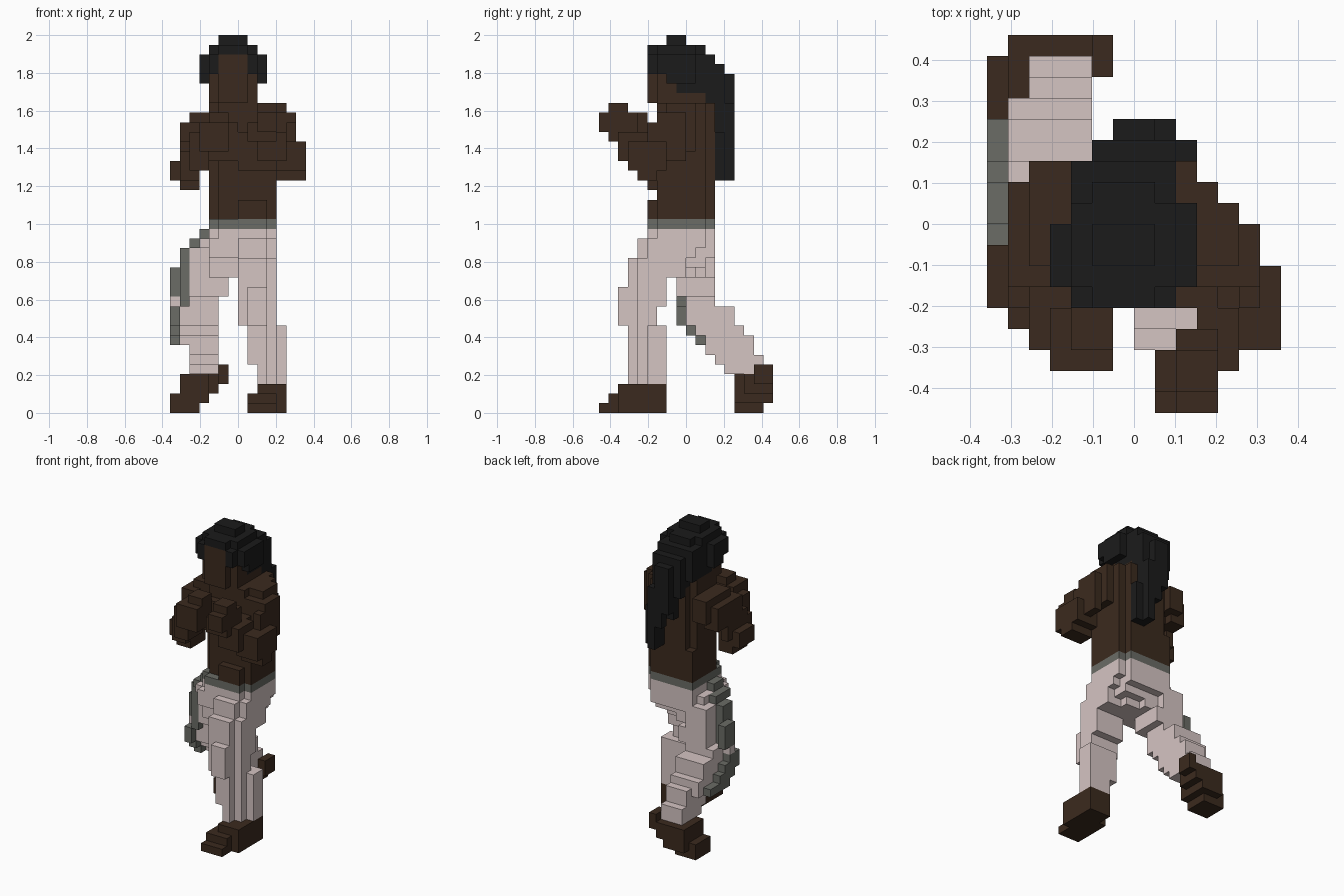
import bpy, bmesh
from mathutils import Vector

cube = bpy.data.objects.get("Cube")
if cube:
    bpy.data.objects.remove(cube, do_unlink=True)

U = 2 / 39  # edge of one block


def material(name, rgb):
    m = bpy.data.materials.new(name)
    m.use_nodes = True
    m.diffuse_color = (*rgb, 1)
    b = m.node_tree.nodes["Principled BSDF"]
    b.inputs["Base Color"].default_value = (*rgb, 1)
    b.inputs["Roughness"].default_value = 0.9
    return m


brown = material("dark brown", (0.044, 0.023, 0.013))
black = material("soft black", (0.011, 0.011, 0.011))
pale = material("pale pink grey", (0.665, 0.555, 0.545))
grey = material("grey", (0.145, 0.15, 0.132))

grid = {}    # block position -> part name
parts = {}   # part name -> material


def fill(name, mat, *boxes):
    """Fill block ranges x0,x1, y0,y1, z0,z1; later parts replace earlier ones."""
    parts[name] = mat
    for x0, x1, y0, y1, z0, z1 in boxes:
        for x in range(x0, x1):
            for y in range(y0, y1):
                for z in range(z0, z1):
                    grid[x, y, z] = name


def rounded(x0, x1, y0, y1, z0, z1):
    """Two crossed boxes: a block with its four upright corners notched."""
    return (x0 + 1, x1 - 1, y0, y1, z0, z1), (x0, x1, y0 + 1, y1 - 1, z0, z1)


# Torso with belly, chest and shoulder steps
fill("torso", brown, *rounded(-3, 4, -3, 3, 20, 32),
     (-3, -2, 2, 3, 20, 24), (3, 4, -3, -2, 20, 31), (0, 3, -4, -3, 20, 22),
     (0, 4, -4, -3, 25, 29), (-3, 0, -4, -3, 26, 30), (-4, 5, -2, 1, 27, 31))

# Left arm: shoulder, upper arm, elbow and forearm
fill("left_arm", brown,
     (3, 5, -2, 1, 28, 32), (4, 6, -3, 0, 27, 31), (5, 6, -4, 0, 26, 30),
     (5, 7, -6, -2, 25, 28), (4, 5, -6, -2, 25, 28), (4, 7, -5, -3, 24, 25),
     (3, 5, -6, -4, 26, 29))
fill("left_hand", brown,
     (2, 4, -8, -5, 28, 31), (2, 4, -8, -6, 31, 32), (2, 4, -9, -8, 29, 31),
     (1, 2, -8, -6, 28, 30), (2, 5, -7, -5, 26, 29))

# Right arm
fill("right_arm", brown,
     (-5, -3, -2, 3, 28, 31), (-5, -4, -2, 2, 27, 28), (-6, -4, -3, 2, 27, 30),
     (-6, -5, -4, 0, 25, 28), (-7, -5, -4, -1, 24, 26), (-6, -4, -4, -1, 23, 27),
     (-6, -4, -5, -3, 24, 27), (-5, -3, -6, -3, 25, 29))
fill("right_hand", brown,
     (-4, -1, -7, -4, 27, 30), (-3, -1, -6, -4, 30, 31))

# Head and hair with a long tail sweeping down the back
fill("head", brown, (-3, 2, -3, 2, 32, 37), (-2, 1, -4, -3, 32, 37))
fill("hair", black,
     *rounded(-3, 2, -4, 2, 37, 38), (-2, 1, -2, 0, 38, 39),
     (-4, -3, -2, 0, 34, 37), (-4, -3, -3, -2, 35, 37),
     (2, 3, -2, 1, 34, 37), (2, 3, -3, -2, 35, 37),
     (-3, -2, -4, -2, 35, 37), (1, 2, -4, -2, 35, 37),
     (-3, -2, -1, 2, 33, 37), (1, 2, -1, 2, 33, 37),
     (-3, 2, 2, 3, 33, 37), (-2, 2, 2, 3, 32, 33), (-2, 2, 3, 4, 31, 36),
     (-1, 1, 4, 5, 29, 35), (-1, 2, 3, 4, 28, 31), (0, 2, 4, 5, 27, 32),
     (1, 3, 3, 4, 24, 29), (1, 2, 4, 5, 24, 27))

# Trousers: hips, then the straight left leg
fill("hips", pale, *rounded(-3, 4, -4, 3, 18, 19), (-3, -2, 2, 3, 18, 19),
     (-3, 3, -4, 3, 16, 18), (-3, 3, -3, 2, 15, 16), (-3, 2, -3, 1, 14, 15))
fill("left_leg", pale,
     (3, 4, -4, 2, 17, 18), (3, 4, -4, 1, 16, 17), (0, 3, -5, 2, 16, 18),
     (0, 3, -6, 0, 14, 16), (3, 4, -5, 0, 14, 16), (0, 3, -6, -2, 11, 14),
     (0, 3, -6, -3, 9, 11), (3, 4, -5, -2, 11, 14), (3, 4, -5, -3, 9, 11),
     (1, 3, -7, -6, 9, 13), (1, 3, -6, -2, 5, 9), (2, 3, -6, -2, 3, 5),
     (3, 4, -5, -2, 3, 9), (4, 5, -4, -2, 3, 9))

# Right leg steps outwards and back
fill("right_leg", pale,
     (-4, 0, -3, 2, 17, 18), (-3, 0, -3, 2, 14, 17), (-5, -2, -1, 3, 14, 17),
     (-5, -1, -1, 3, 12, 14), (-6, -2, 0, 3, 11, 12), (-6, -2, 0, 5, 9, 11),
     (-6, -2, 1, 6, 8, 9), (-6, -2, 2, 6, 7, 8), (-5, -2, 6, 7, 7, 8),
     (-5, -2, 2, 7, 6, 7), (-5, -2, 3, 8, 5, 6), (-5, -2, 4, 8, 4, 5),
     (-7, -6, 0, 1, 11, 12))

# Grey trim stepping down the outside of the right leg
fill("leg_trim", grey,
     (-4, -3, -2, 0, 18, 19), (-5, -4, -2, 1, 17, 18), (-6, -5, -1, 1, 11, 17),
     (-7, -6, 0, 2, 12, 15), (-7, -6, -1, 1, 9, 11), (-7, -6, 0, 2, 8, 10),
     (-7, -6, 1, 3, 7, 9), (-7, -6, 3, 5, 7, 8))

fill("belt", grey, *rounded(-3, 4, -4, 3, 19, 20), (-3, -2, 2, 3, 19, 20))

# Shoes
fill("left_shoe", brown,
     (1, 4, -9, -8, 0, 1), (1, 4, -8, -7, 0, 2), (1, 5, -7, -4, 0, 2),
     (2, 5, -4, -2, 0, 2), (2, 5, -7, -2, 2, 3))
fill("right_shoe", brown,
     (-2, -1, 7, 9, 3, 5), (-3, -2, 6, 9, 2, 4), (-4, -3, 5, 9, 1, 4),
     (-6, -4, 5, 8, 0, 4), (-6, -4, 8, 9, 1, 4), (-7, -6, 5, 8, 0, 2))

# Build one mesh per part from the exposed block sides
for name, mat in parts.items():
    bm = bmesh.new()
    corners = {}

    def vert(p):
        k = tuple(p)
        if k not in corners:
            corners[k] = bm.verts.new(Vector(k) * U)
        return corners[k]

    for cell, owner in grid.items():
        if owner != name:
            continue
        for a in range(3):
            b, c = (a + 1) % 3, (a + 2) % 3
            for side in (0, 1):
                near = list(cell)
                near[a] += 2 * side - 1
                if tuple(near) in grid:
                    continue
                loop = []
                for i, j in ((0, 0), (1, 0), (1, 1), (0, 1)):
                    p = list(cell)
                    p[a] += side
                    p[b] += i
                    p[c] += j
                    loop.append(vert(p))
                bm.faces.new(loop if side else loop[::-1])
    # Merge flat runs of block sides
    bmesh.ops.dissolve_limit(bm, angle_limit=0.01, verts=bm.verts[:], edges=bm.edges[:])
    mesh = bpy.data.meshes.new(name)
    bm.to_mesh(mesh)
    bm.free()
    mesh.materials.append(mat)
    bpy.context.collection.objects.link(bpy.data.objects.new(name, mesh))
